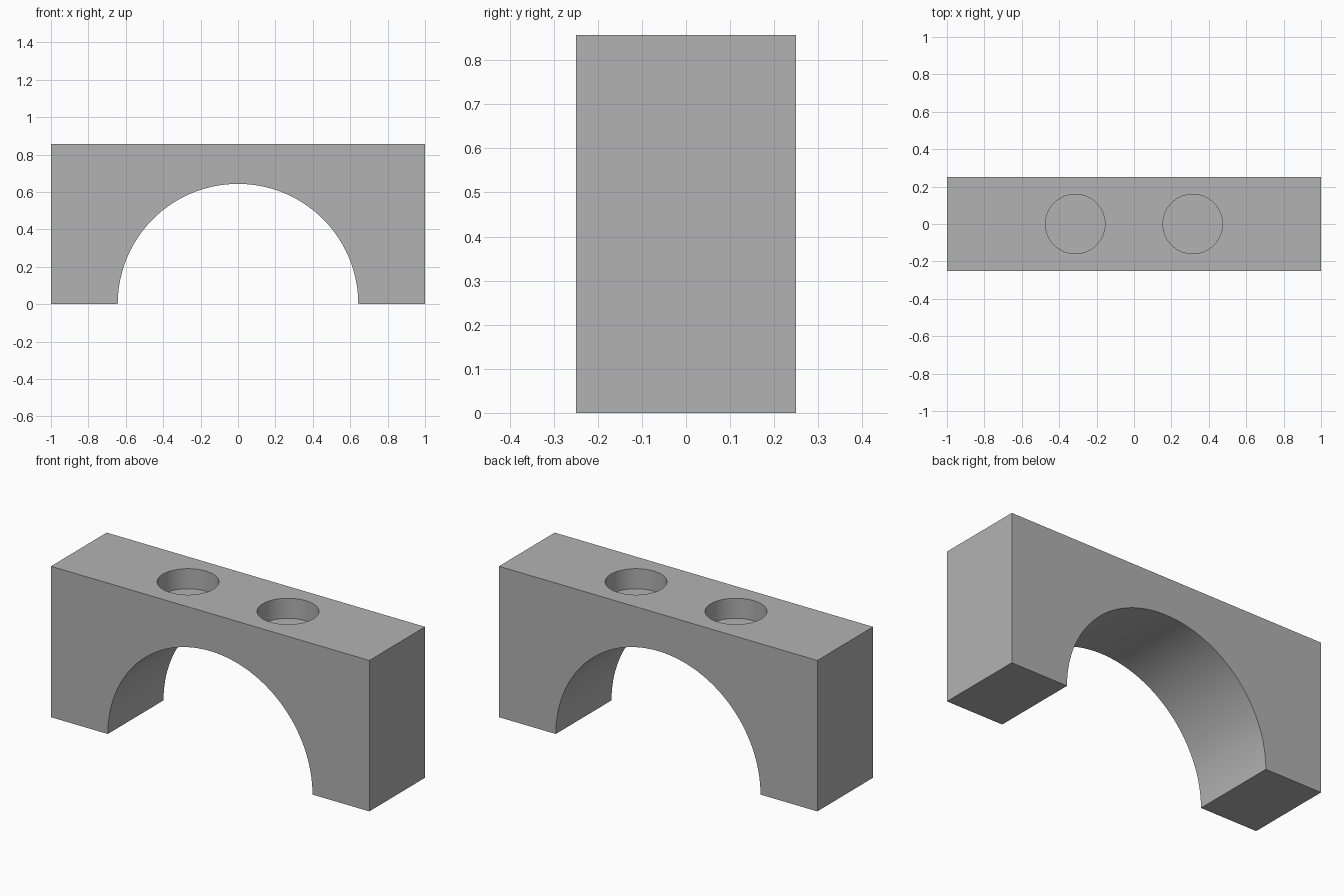
import bpy, bmesh, math

cube = bpy.data.objects.get("Cube")
if cube:
    bpy.data.objects.remove(cube, do_unlink=True)

LENGTH, DEPTH, HEIGHT = 2.0, 0.5, 0.857
ARCH_RADIUS = 0.643
HOLE_RADIUS, HOLE_DEPTH, HOLE_X = 0.159, 0.114, 0.314
ARCH_STEPS = 96

# Plain grey material
grey = bpy.data.materials.new("plain_grey")
grey.use_nodes = True
colour = (0.448, 0.448, 0.448, 1)
grey.diffuse_color = colour
grey.node_tree.nodes["Principled BSDF"].inputs["Base Color"].default_value = colour

# Block with a half-round arch, extruded from its front profile
half = LENGTH / 2
profile = [(half, 0), (half, HEIGHT), (-half, HEIGHT), (-half, 0)]
for i in range(ARCH_STEPS + 1):
    a = math.pi * (1 - i / ARCH_STEPS)
    profile.append((ARCH_RADIUS * math.cos(a), ARCH_RADIUS * math.sin(a)))

bm = bmesh.new()
front = bm.faces.new([bm.verts.new((x, -DEPTH / 2, z)) for x, z in profile])
extruded = bmesh.ops.extrude_face_region(bm, geom=[front], use_keep_orig=True)
back_verts = [v for v in extruded["geom"] if isinstance(v, bmesh.types.BMVert)]
bmesh.ops.translate(bm, verts=back_verts, vec=(0, DEPTH, 0))
bmesh.ops.recalc_face_normals(bm, faces=bm.faces)
mesh = bpy.data.meshes.new("arched_block")
bm.to_mesh(mesh)
bm.free()
block = bpy.data.objects.new("arched_block", mesh)
bpy.context.collection.objects.link(block)
mesh.materials.append(grey)


# Shallow flat-bottomed round sockets in the top
def cut_socket(x):
    bpy.ops.mesh.primitive_cylinder_add(
        vertices=64, radius=HOLE_RADIUS, depth=HOLE_DEPTH * 2, location=(x, 0, HEIGHT))
    cutter = bpy.context.object
    cutter.name = "socket_cutter"
    cutter.hide_render = True
    cutter.data.materials.append(grey)
    bpy.context.view_layer.objects.active = block
    socket = block.modifiers.new("socket", 'BOOLEAN')
    socket.operation = 'DIFFERENCE'
    socket.solver = 'EXACT'
    socket.object = cutter
    bpy.ops.object.modifier_apply(modifier=socket.name)
    bpy.data.objects.remove(cutter, do_unlink=True)


for side in (-1, 1):
    cut_socket(side * HOLE_X)

# Smooth curved walls, sharp edges elsewhere
bpy.ops.object.select_all(action='DESELECT')
block.select_set(True)
bpy.context.view_layer.objects.active = block
bpy.ops.object.shade_smooth_by_angle(angle=math.radians(30))
